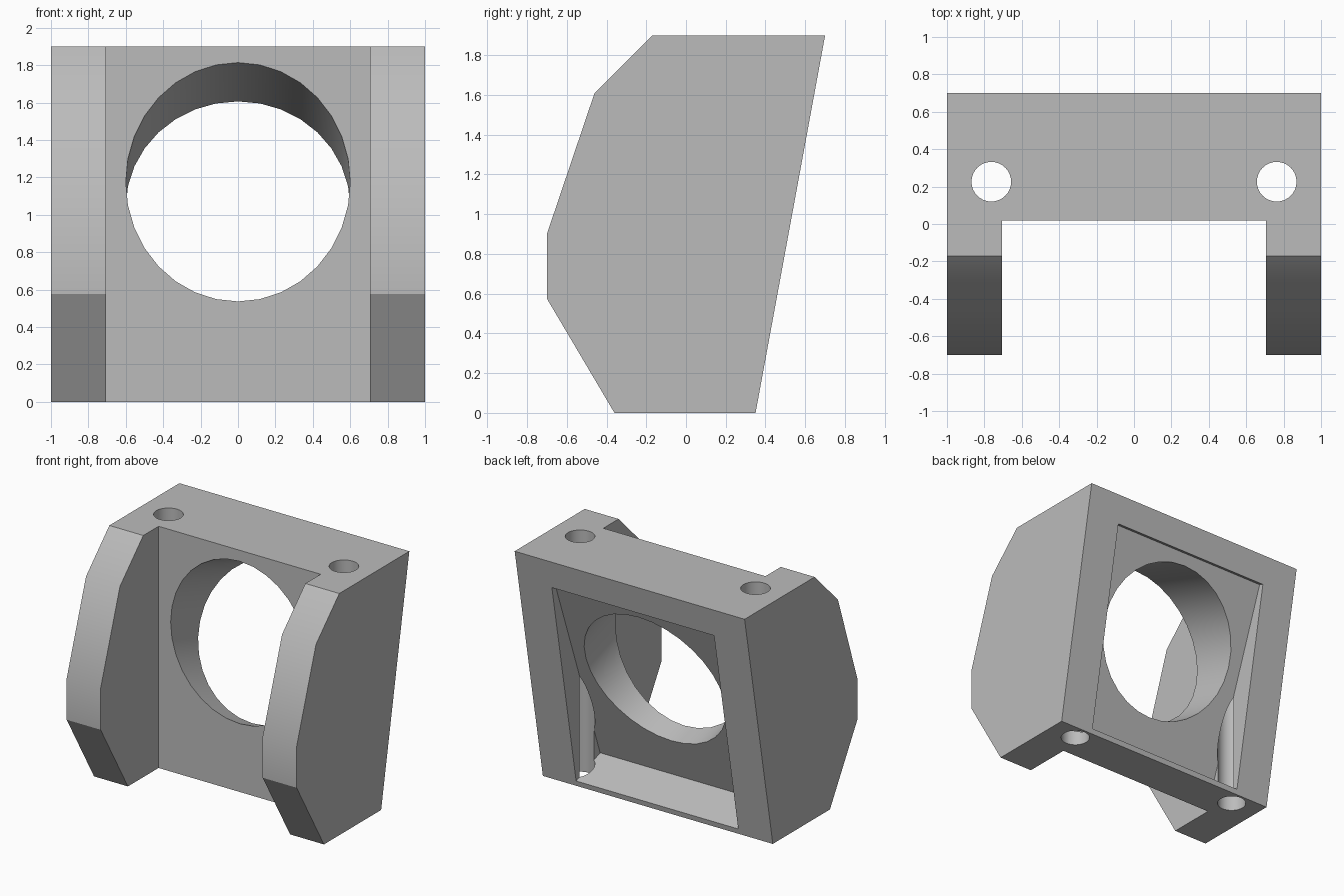
import bpy, bmesh, math
from mathutils import Matrix, Vector

cube = bpy.data.objects.get("Cube")
if cube:
    bpy.data.objects.remove(cube, do_unlink=True)

grey = bpy.data.materials.new("plain_grey")
grey.use_nodes = True
colour = (0.5, 0.5, 0.5, 1)
grey.diffuse_color = colour
grey.node_tree.nodes["Principled BSDF"].inputs["Base Color"].default_value = colour


def finish(name, bm):
    bmesh.ops.recalc_face_normals(bm, faces=bm.faces)
    mesh = bpy.data.meshes.new(name)
    bm.to_mesh(mesh)
    bm.free()
    mesh.materials.append(grey)
    obj = bpy.data.objects.new(name, mesh)
    bpy.context.collection.objects.link(obj)
    return obj


def prism(name, profile, half_width):
    """Extrude a (y, z) outline across x."""
    bm = bmesh.new()
    face = bm.faces.new([bm.verts.new((-half_width, y, z)) for y, z in profile])
    new = bmesh.ops.extrude_face_region(bm, geom=[face])["geom"]
    verts = [v for v in new if isinstance(v, bmesh.types.BMVert)]
    bmesh.ops.translate(bm, verts=verts, vec=(2 * half_width, 0, 0))
    return finish(name, bm)


def cylinder(name, radius, length, centre, tilt=0):
    bm = bmesh.new()
    bmesh.ops.create_cone(bm, cap_ends=True, segments=32, radius1=radius, radius2=radius,
                          depth=length,
                          matrix=Matrix.Translation(centre) @ Matrix.Rotation(tilt, 4, 'X'))
    return finish(name, bm)


# Main block with sloped back and chamfered cheeks
body = prism("bracket_body", [(-0.36, 0), (0.35, 0), (0.7, 1.9), (-0.17, 1.9),
                              (-0.46, 1.61), (-0.7, 0.9), (-0.7, 0.575)], 1)

# Open slot between the two front cheeks
slot = prism("front_slot", [(-1, -0.2), (0.02, -0.2), (0.02, 2.1), (-1, 2.1)], 0.705)

# Tilted recess in the back
tilt = math.radians(20)
up = Vector((math.sin(tilt), math.cos(tilt)))
out = Vector((math.cos(tilt), -math.sin(tilt)))
corner = Vector((0.06, 0.15))
height = 1.64
recess = prism("back_recess", [corner, corner + out, corner + out + up * height,
                               corner + up * height], 0.705)

# Large bore square to the recess, and two upright pin holes
bore = cylinder("centre_bore", 0.6, 3, (0, 0.02, 1.175), math.pi / 2 - tilt)
pins = [cylinder("pin_hole", 0.106, 3, (side * 0.763, 0.226, 1)) for side in (-1, 1)]

# Cut everything out of the block
cutters = [slot, recess, bore] + pins
for cutter in cutters:
    cutter.hide_render = True
    mod = body.modifiers.new(cutter.name, 'BOOLEAN')
    mod.operation = 'DIFFERENCE'
    mod.solver = 'EXACT'
    mod.object = cutter

bpy.ops.object.select_all(action='DESELECT')
body.select_set(True)
bpy.context.view_layer.objects.active = body
for mod in list(body.modifiers):
    bpy.ops.object.modifier_apply(modifier=mod.name)
for cutter in cutters:
    bpy.data.objects.remove(cutter, do_unlink=True)
bpy.ops.object.shade_smooth_by_angle(angle=math.radians(30))
